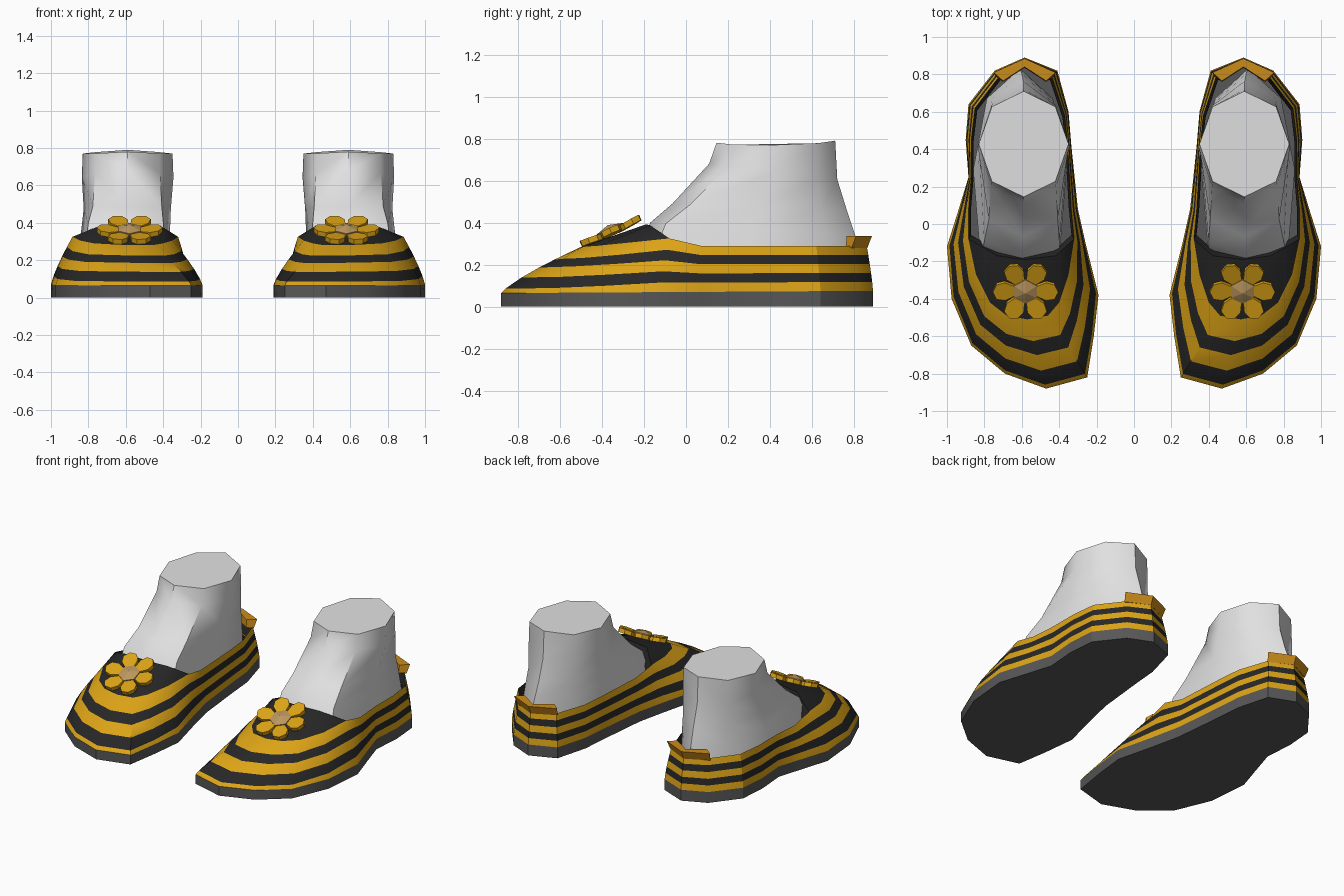
import bpy, bmesh, math
from mathutils import Vector, Matrix

if "Cube" in bpy.data.objects:
    bpy.data.objects.remove(bpy.data.objects["Cube"])


def material(name, rgb):
    m = bpy.data.materials.new(name)
    m.diffuse_color = (*rgb, 1)
    m.use_nodes = True
    m.node_tree.nodes["Principled BSDF"].inputs["Base Color"].default_value = m.diffuse_color
    return m


YELLOW = material("golden yellow", (0.72, 0.37, 0.008))
BLACK = material("soft black", (0.02, 0.02, 0.02))
GREY = material("sole grey", (0.095, 0.095, 0.095))
WHITE = material("pale grey", (0.75, 0.75, 0.75))
ORANGE = material("amber", (0.60, 0.26, 0.01))
TAN = material("tan", (0.50, 0.31, 0.11))


def finish(bm, name, mats, smooth=None):
    """Turn a bmesh into an object mirrored across x = 0."""
    bmesh.ops.recalc_face_normals(bm, faces=bm.faces[:])
    me = bpy.data.meshes.new(name)
    bm.to_mesh(me)
    bm.free()
    for m in mats:
        me.materials.append(m)
    if smooth:
        me.shade_smooth()
        me.set_sharp_from_angle(angle=math.radians(smooth))
    ob = bpy.data.objects.new(name, me)
    bpy.context.collection.objects.link(ob)
    mod = ob.modifiers.new("pair", 'MIRROR')
    mod.use_mirror_merge = False
    return ob


def add_ring(bm, pts):
    return [bm.verts.new(p) for p in pts]


def bridge(bm, a, b, mat=0):
    n = len(a)
    for i in range(n):
        j = (i + 1) % n
        bm.faces.new((a[i], a[j], b[j], b[i])).material_index = mat


# Outline of the sole (x, y) and of the upper's top edge (x, y, z)
base = [(.47, -.88), (.69, -.80), (.87, -.65), (.975, -.40), (1.0, -.12), (.94, .07),
        (.885, .25), (.90, .45), (.885, .64), (.745, .82), (.585, .89), (.41, .82),
        (.35, .60), (.335, .42), (.30, .08), (.255, -.12), (.19, -.38), (.215, -.60),
        (.25, -.82)]
top = [(.57, -.51, .28), (.68, -.49, .285), (.77, -.42, .29), (.845, -.27, .305),
       (.885, -.08, .325), (.885, .07, .29), (.87, .25, .29), (.87, .45, .29),
       (.85, .62, .29), (.72, .79, .29), (.585, .86, .29), (.44, .79, .29),
       (.37, .58, .29), (.355, .42, .29), (.335, .07, .29), (.32, -.08, .325),
       (.35, -.27, .305), (.40, -.42, .29), (.46, -.49, .28)]


def sole_top(y):
    return .07 + .006 * y


# Sole
bm = bmesh.new()
low = add_ring(bm, [(x, y, 0) for x, y in base])
high = add_ring(bm, [(x, y, sole_top(y)) for x, y in base])
bridge(bm, low, high)
bm.faces.new(low)
finish(bm, "sole", [GREY], 30)

# Striped upper: bands lofted from the sole edge to the top edge
BACK_T = (0, .2, .4, .6, .8, 1)
FRONT_T = (0, .1, .34, .56, .74, 1)
bm = bmesh.new()
rings = []
for tb, tf in zip(BACK_T, FRONT_T):
    pts = []
    for (x, y), (tx, ty, tz) in zip(base, top):
        w = min(max(-y / .6, 0), 1)
        t = tb + (tf - tb) * w
        h = t ** 1.25
        z0 = sole_top(y)
        pts.append((x + (tx - x) * h, y + (ty - y) * h, z0 + (tz - z0) * t))
    rings.append(add_ring(bm, pts))
for i in range(5):
    bridge(bm, rings[i], rings[i + 1], i % 2)

# Black vamp over the toes
r = rings[-1]
a, b, c = add_ring(bm, [(.73, -.17, .387), (.585, -.19, .392), (.42, -.17, .387)])
for f in ((r[4], a, r[3]), (r[3], a, r[2]), (r[2], a, b, r[1]), (r[1], b, r[0]),
          (r[0], b, r[18]), (r[18], b, c, r[17]), (r[17], c, r[16]), (r[16], c, r[15])):
    bm.faces.new(f).material_index = 1

# Dark lining folded inside the opening
opening = r[4:16] + [c, b, a]
centre = Vector((.61, .35, 0))
lining = []
for v in opening:
    p = centre + (v.co - centre) * .95
    lining.append(bm.verts.new((p.x, p.y, v.co.z - .08)))
bridge(bm, opening, lining, 1)
finish(bm, "striped_upper", [YELLOW, BLACK], 30)

# Foot and ankle: front y, z, back y, z, centre x, half width, front squareness
sections = [(-.25, .22, .83, .20, .61, .25, 1.2),
            (-.17, .40, .805, .34, .60, .237, 1.2),
            (-.065, .49, .765, .46, .592, .233, 1.12),
            (.11, .68, .72, .605, .59, .245, 1.0),
            (.145, .78, .71, .79, .59, .24, 1.0)]
bm = bmesh.new()
foot = []
for yf, zf, yb, zb, cx, rx, k in sections:
    pts = []
    for i in range(8):
        s, co = math.sin(i * math.pi / 4), math.cos(i * math.pi / 4)
        q = k if i in (5, 7) else 1
        f = (s * q + 1) / 2
        dip = -.015 * abs(co) if zf > .7 else 0
        pts.append((cx + rx * co * q, yf + (yb - yf) * f, zf + (zb - zf) * f + dip))
    foot.append(add_ring(bm, pts))
for lo, hi in zip(foot, foot[1:]):
    bridge(bm, lo, hi)
bm.faces.new(foot[0])
bm.faces.new(foot[-1])
finish(bm, "foot", [WHITE], 45)

# Heel tab: chevron band wrapped round the back of the opening
bm = bmesh.new()
profiles = []
for x, y, ix in ((.42, .81, .47), (.585, .885, .585), (.75, .81, .70)):
    bx = .585 + (x - .585) * .93
    profiles.append(add_ring(bm, [(bx, y - .022, .28), (x, y, .337),
                                  (ix, y - .045, .337), (ix, y - .05, .285)]))
for p, q in zip(profiles, profiles[1:]):
    bridge(bm, p, q)
bm.faces.new(profiles[0])
bm.faces.new(profiles[-1])
finish(bm, "heel_tab", [ORANGE])

# Flower lying on the sloping vamp
place = Matrix.Translation((.58, -.355, .352)) @ Matrix.Rotation(math.radians(24), 4, 'X')
petal = [(.045, -.022), (.11, -.052), (.155, -.042), (.175, 0),
         (.155, .042), (.11, .052), (.045, .022)]
bm = bmesh.new()
for i in range(6):
    turn = place @ Matrix.Rotation(i * math.pi / 3, 4, 'Z')
    under = add_ring(bm, [turn @ Vector((x, y, -.02 + .1 * x)) for x, y in petal])
    over = add_ring(bm, [turn @ Vector((x, y, .008 + .1 * x)) for x, y in petal])
    bridge(bm, under, over)
    bm.faces.new(under)
    bm.faces.new(over)
finish(bm, "flower_petals", [YELLOW])

# Faceted flower centre
bm = bmesh.new()
hexes = []
for rad, z in ((.07, 0), (.07, .02)):
    hexes.append(add_ring(bm, [place @ Vector((rad * math.cos(t), rad * math.sin(t), z))
                               for t in [math.radians(60 * i + 30) for i in range(6)]]))
bridge(bm, *hexes)
tip = bm.verts.new(place @ Vector((0, 0, .04)))
for i in range(6):
    bm.faces.new((hexes[1][i], hexes[1][(i + 1) % 6], tip))
bm.faces.new(hexes[0])
finish(bm, "flower_centre", [TAN])
